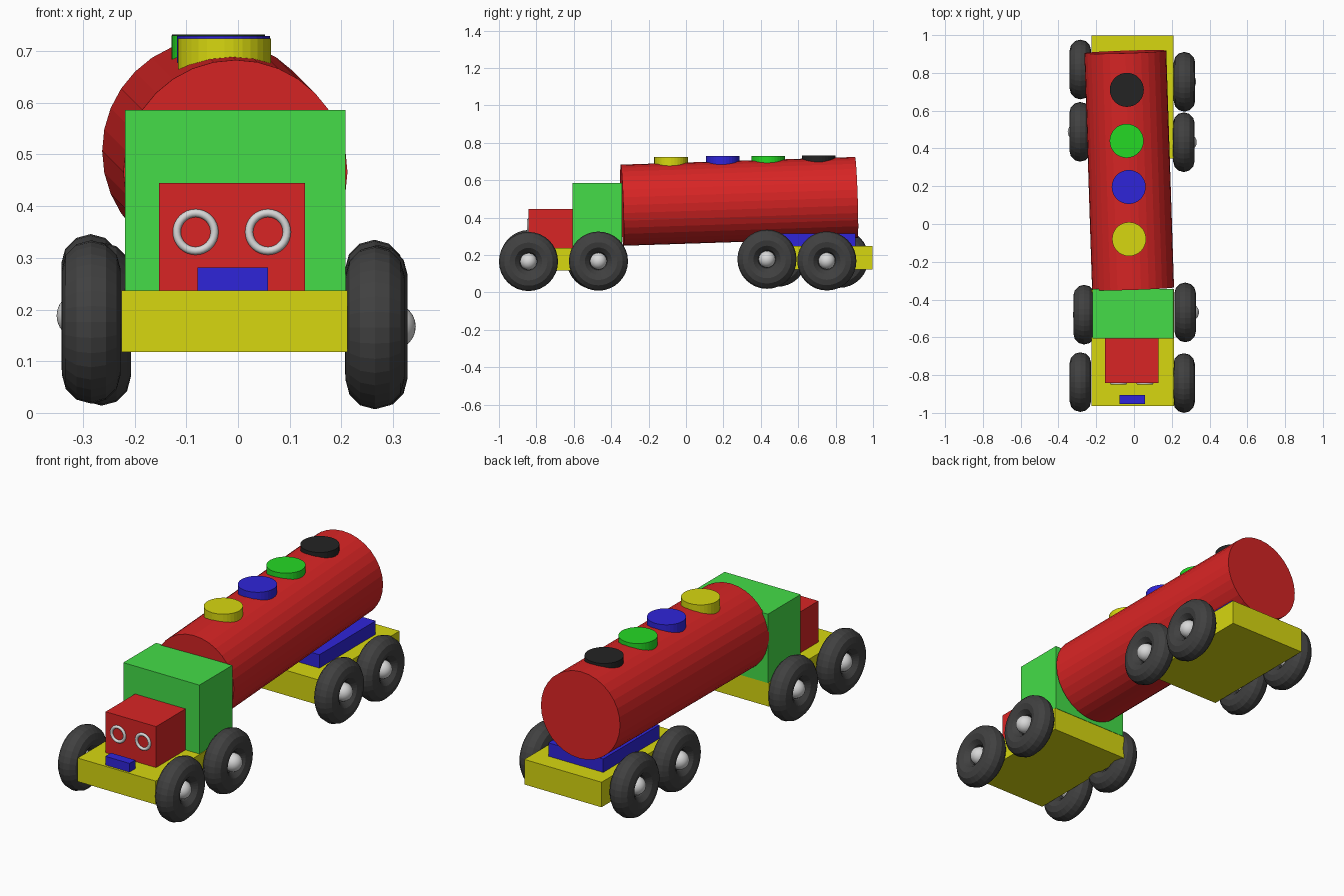
import bpy, math
from mathutils import Vector

if "Cube" in bpy.data.objects:
    bpy.data.objects.remove(bpy.data.objects["Cube"])


def material(name, rgb):
    m = bpy.data.materials.new(name)
    m.diffuse_color = (*rgb, 1)
    m.use_nodes = True
    m.node_tree.nodes["Principled BSDF"].inputs["Base Color"].default_value = m.diffuse_color
    return m


RED = material("red", (0.69, 0.018, 0.018))
YELLOW = material("yellow", (0.68, 0.68, 0.005))
BLUE = material("blue", (0.028, 0.018, 0.69))
CAB_GREEN = material("light green", (0.058, 0.72, 0.065))
GREEN = material("green", (0.018, 0.69, 0.018))
BLACK = material("black", (0.017, 0.017, 0.017))
RUBBER = material("rubber grey", (0.052, 0.052, 0.052))
SILVER = material("silver", (0.69, 0.69, 0.69))


def finish(name, mat, smooth=False):
    ob = bpy.context.object
    ob.name = name
    ob.data.materials.append(mat)
    if smooth:
        bpy.ops.object.shade_smooth_by_angle(angle=math.radians(40))
    return ob


def box(name, mat, x, y, z):
    """Box from (min, max) pairs along each axis."""
    bpy.ops.mesh.primitive_cube_add(size=1, location=[sum(p) / 2 for p in (x, y, z)])
    ob = finish(name, mat)
    ob.scale = [p[1] - p[0] for p in (x, y, z)]
    return ob


def rod(name, mat, a, b, radius):
    """Cylinder between two points."""
    a, b = Vector(a), Vector(b)
    bpy.ops.mesh.primitive_cylinder_add(vertices=32, radius=radius, depth=(b - a).length,
                                        location=(a + b) / 2)
    ob = finish(name, mat)
    ob.rotation_euler = (b - a).to_track_quat('Z', 'Y').to_euler()
    return ob


# Chassis halves, cab and hood
box("front_chassis", YELLOW, (-0.225, 0.212), (-0.963, -0.345), (0.118, 0.237))
box("rear_chassis", YELLOW, (-0.225, 0.208), (0.348, 0.998), (0.121, 0.248))
box("cab", CAB_GREEN, (-0.219, 0.208), (-0.606, -0.343), (0.237, 0.586))
box("hood", RED, (-0.153, 0.13), (-0.842, -0.606), (0.237, 0.445))
box("front_block", BLUE, (-0.078, 0.058), (-0.952, -0.906), (0.235, 0.281))
box("tank_support", BLUE, (-0.17, 0.138), (0.455, 0.906), (0.245, 0.316))

# Tank, slightly tilted and turned
rod("tank", RED, (-0.005, -0.342, 0.466), (-0.046, 0.911, 0.507), 0.217)

# Filler caps along the tank top
for name, mat, x, y, top in (("yellow_cap", YELLOW, -0.026, -0.08, 0.724),
                             ("blue_cap", BLUE, -0.028, 0.196, 0.729),
                             ("green_cap", GREEN, -0.039, 0.44, 0.730),
                             ("black_cap", BLACK, -0.038, 0.71, 0.732)):
    rod(name, mat, (x, y, top - 0.06), (x, y, top), 0.09)

# Headlight rings
for side, x in (("left", -0.082), ("right", 0.058)):
    bpy.ops.mesh.primitive_torus_add(location=(x, -0.843, 0.35), rotation=(math.pi / 2, 0, 0),
                                     major_radius=0.0365, minor_radius=0.0078,
                                     major_segments=32, minor_segments=12)
    finish(side + "_headlight", SILVER, True)

# Wheels: tyre centre x, y, z and the outward reach of the hub
WHEELS = (("right_front", 0.265, -0.842, 0.165, 0.055), ("right_second", 0.271, -0.468, 0.167, 0.073),
          ("right_third", 0.264, 0.433, 0.177, 0.068), ("right_rear", 0.267, 0.753, 0.168, 0.062),
          ("left_front", -0.284, -0.837, 0.176, 0.055), ("left_second", -0.264, -0.480, 0.172, 0.060),
          ("left_third", -0.285, 0.488, 0.188, 0.066), ("left_rear", -0.284, 0.818, 0.182, 0.055))
for name, x, y, z, reach in WHEELS:
    bpy.ops.mesh.primitive_torus_add(location=(x, y, z), rotation=(0, math.pi / 2, 0),
                                     major_radius=0.101, minor_radius=0.057,
                                     major_segments=32, minor_segments=12)
    finish(name + "_tyre", RUBBER)
    side = math.copysign(1, x)
    bpy.ops.mesh.primitive_uv_sphere_add(segments=24, ring_count=12, radius=0.045,
                                         location=(x + side * (reach - 0.045), y, z),
                                         rotation=(0, math.pi / 2, 0))
    finish(name + "_hub", SILVER, True)
